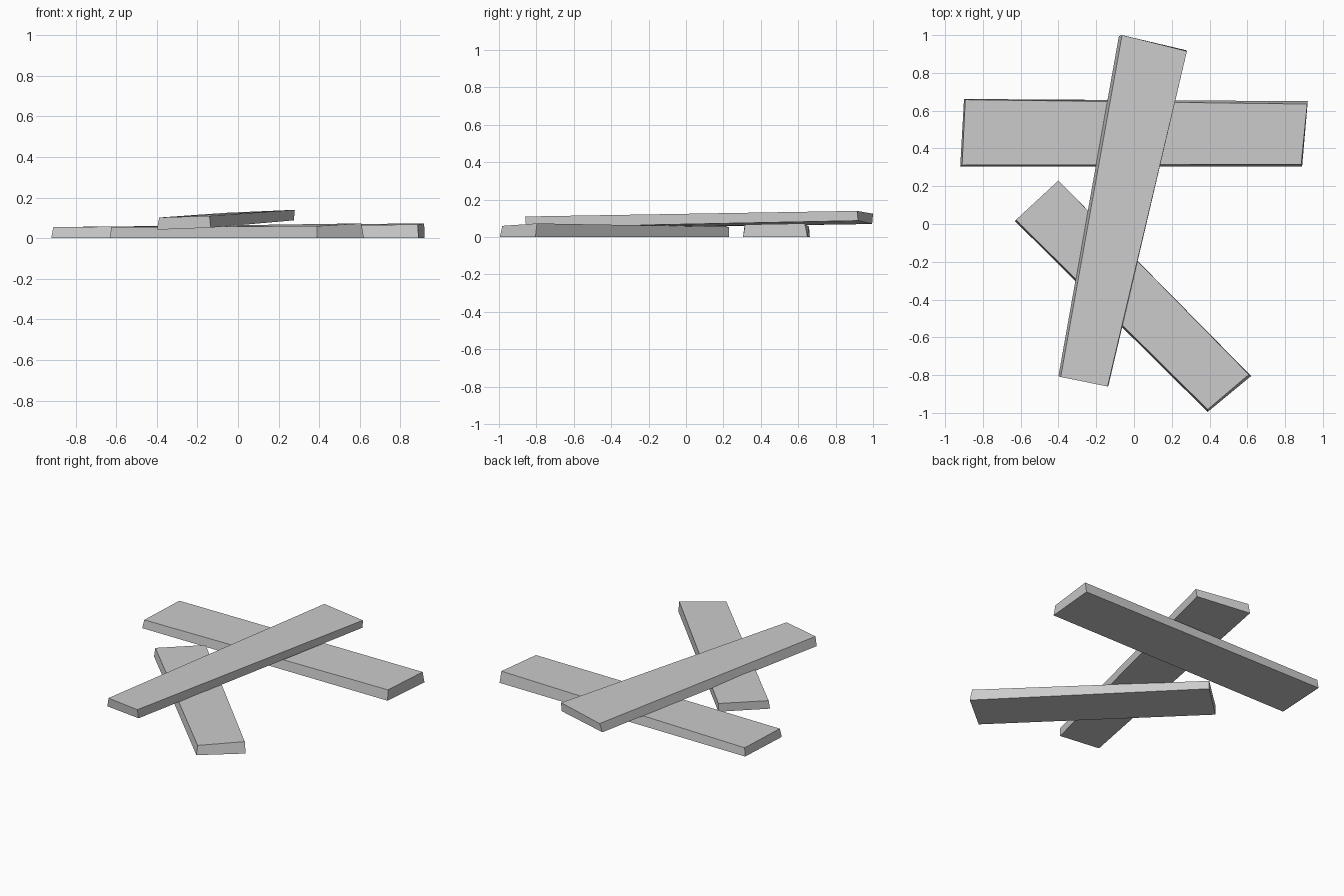
import bpy
import bmesh

cube = bpy.data.objects.get("Cube")
if cube:
    bpy.data.objects.remove(cube, do_unlink=True)

grey = bpy.data.materials.new("plain grey")
grey.use_nodes = True
grey.diffuse_color = (0.6, 0.6, 0.6, 1)
grey.node_tree.nodes["Principled BSDF"].inputs["Base Color"].default_value = grey.diffuse_color


def plank(name, bottom, top):
    """Roughly cut board: four bottom and four top corners, counter-clockwise."""
    bm = bmesh.new()
    lower = [bm.verts.new(p) for p in bottom]
    upper = [bm.verts.new(p) for p in top]
    bm.faces.new(lower[::-1])
    bm.faces.new(upper)
    for i in range(4):
        j = (i + 1) % 4
        bm.faces.new((lower[i], lower[j], upper[j], upper[i]))
    mesh = bpy.data.meshes.new(name)
    bm.to_mesh(mesh)
    bm.free()
    mesh.materials.append(grey)
    obj = bpy.data.objects.new(name, mesh)
    bpy.context.collection.objects.link(obj)


# Board lying across the back
plank("back_plank",
      [(-0.92, 0.305, 0), (0.89, 0.305, 0), (0.92, 0.65, 0), (-0.9, 0.662, 0)],
      [(-0.91, 0.312, 0.055), (0.885, 0.316, 0.067), (0.917, 0.635, 0.073), (-0.893, 0.658, 0.055)])

# Board lying diagonally at the front
plank("diagonal_plank",
      [(-0.63, 0.015, 0), (0.39, -0.995, 0), (0.62, -0.805, 0), (-0.4, 0.23, 0)],
      [(-0.625, 0.022, 0.055), (0.39, -0.982, 0.06), (0.608, -0.797, 0.073), (-0.4, 0.23, 0.055)])

# Board resting on the other two
plank("top_plank",
      [(-0.4, -0.805, 0.042), (-0.135, -0.855, 0.052), (0.275, 0.92, 0.088), (-0.08, 0.995, 0.07)],
      [(-0.388, -0.81, 0.102), (-0.14, -0.86, 0.11), (0.28, 0.915, 0.14), (-0.063, 1.0, 0.125)])
